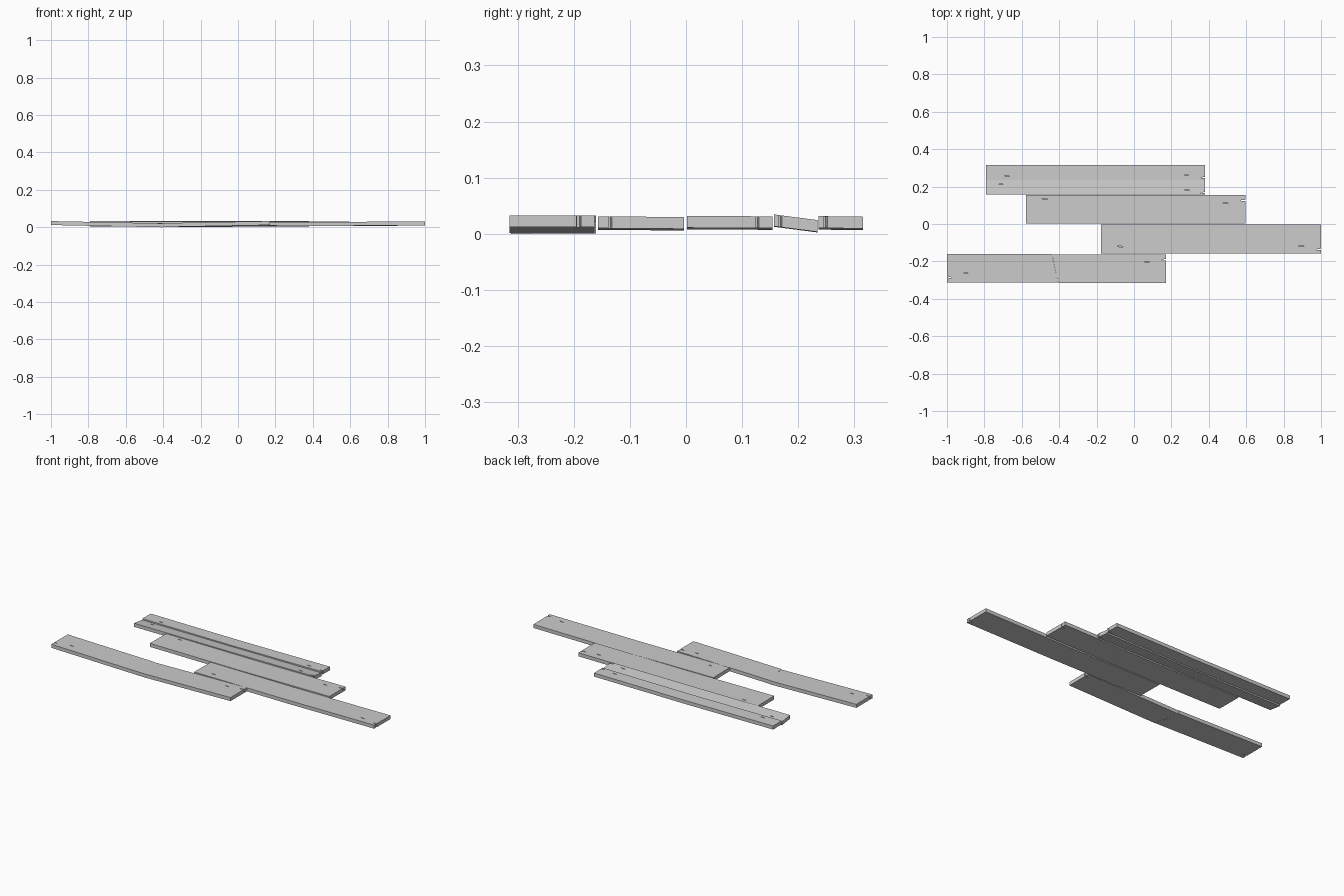
import bpy, bmesh
from mathutils import Vector

if "Cube" in bpy.data.objects:
    bpy.data.objects.remove(bpy.data.objects["Cube"])

THICK = 0.021


def prism(bm, outline, z0, z1):
    """Extrude a flat outline between two heights."""
    face = bm.faces.new([bm.verts.new((x, y, z0)) for x, y in outline])
    res = bmesh.ops.extrude_face_region(bm, geom=[face])
    for v in res["geom"]:
        if isinstance(v, bmesh.types.BMVert):
            v.co.z = z1
    bmesh.ops.recalc_face_normals(bm, faces=bm.faces[:])


def finish(bm, name):
    me = bpy.data.meshes.new(name)
    bm.to_mesh(me)
    bm.free()
    ob = bpy.data.objects.new(name, me)
    bpy.context.collection.objects.link(ob)
    return ob


def notch(x_end, y, side):
    """Small split running into a board end (side is +1 right, -1 left)."""
    w, d = 0.003, 0.024 * side
    pts = [(x_end, y - w), (x_end - d, y - 0.004), (x_end - d * 0.9, y), (x_end, y + w)]
    return pts if side > 0 else pts[::-1]


def plank(name, outline, height, slits, crease=None):
    """Board from an outline; height(x, y) gives its underside, slits are nail splits."""
    bm = bmesh.new()
    prism(bm, outline, 0, THICK)
    if crease is not None:
        bmesh.ops.bisect_plane(bm, geom=bm.verts[:] + bm.edges[:] + bm.faces[:],
                               plane_co=(crease, 0, 0), plane_no=(1, 0, 0))
    for v in bm.verts:
        v.co.z += height(v.co.x, v.co.y)
    ob = finish(bm, name)
    # thin pointed cutters for the nail splits
    bm = bmesh.new()
    for x, y in slits:
        s = 0.002
        prism(bm, [(x - 0.016, y + s), (x - 0.004, y - 0.002), (x + 0.016, y - s),
                   (x + 0.004, y + 0.003)], height(x, y) + THICK - 0.01, 0.06)
    cutter = finish(bm, name + "_split_cutter")
    cutter.hide_render = True
    cutter.hide_viewport = True
    mod = ob.modifiers.new("splits", "BOOLEAN")
    mod.operation = "DIFFERENCE"
    mod.solver = "EXACT"
    mod.object = cutter
    return ob


def board(name, x0, x1, y0, y1, base, slope, notch_y, slits, sag=0.003):
    """Whole board, sagging slightly at its middle, split at its right end."""
    xm, ym = (x0 + x1) / 2, (y0 + y1) / 2
    outline = [(x0, y0), (x1, y0)] + notch(x1, notch_y, 1) + [(x1, y1), (x0, y1)]

    def height(x, y):
        return base + slope * (y - ym) - sag * (1 - abs(x - xm) / (x1 - xm))
    plank(name, outline, height, slits, xm)


# intact boards and the lengthwise-split board
board("back_board_strip", -0.79, 0.38, 0.236, 0.315, 0.010, -0.015, 0.249,
      [(-0.68, 0.257), (0.283, 0.26)])
board("tilted_board_strip", -0.79, 0.38, 0.157, 0.234, 0.0085, -0.13, 0.168,
      [(-0.71, 0.212), (0.283, 0.181)], 0.001)
board("middle_board", -0.577, 0.595, 0.002, 0.154, 0.0105, -0.005, 0.127,
      [(-0.475, 0.133), (0.49, 0.112)])
board("long_right_board", -0.176, 0.999, -0.157, -0.004, 0.0095, -0.008, -0.135,
      [(-0.075, -0.12), (0.895, -0.118)])

# broken front board: two halves meeting at a jagged crack, sunk at the break
crack = [(-0.405, -0.312), (-0.410, -0.275), (-0.418, -0.262), (-0.428, -0.21), (-0.440, -0.160)]
left = [(-1.0, -0.312)] + crack + [(-1.0, -0.160)] + notch(-1.0, -0.284, -1)[::-1][::-1]
plank("broken_board_left", left,
      lambda x, y: 0.012 * max(0.0, (-0.405 - x) / 0.595), [(-0.9, -0.263)])
gap = 0.001
right = [(0.172, -0.315), (0.172, -0.192 - 0.003)] + notch(0.172, -0.19, 1)[1:] + [(0.172, -0.163)]
right += [(x + gap, y - 0.003) for x, y in reversed(crack)]
plank("broken_board_right", right,
      lambda x, y: 0.0005 + 0.0115 * (x + 0.44) / 0.612, [(0.07, -0.204)])
